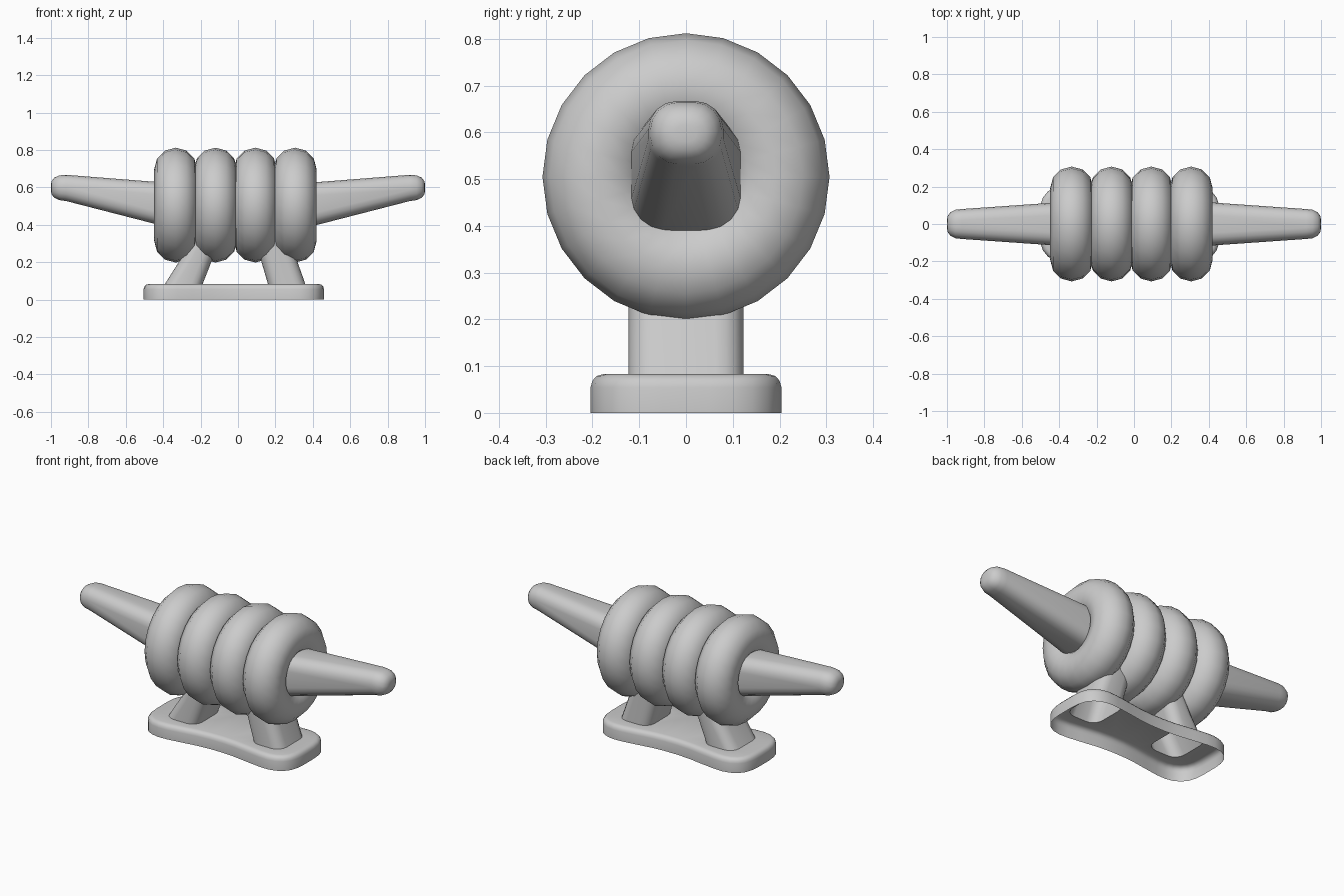
import bpy, bmesh
from math import cos, sin, pi, radians
from mathutils import Vector

if "Cube" in bpy.data.objects:
    bpy.data.objects.remove(bpy.data.objects["Cube"])


def finish(bm, name):
    bmesh.ops.recalc_face_normals(bm, faces=bm.faces)
    me = bpy.data.meshes.new(name)
    bm.to_mesh(me)
    bm.free()
    ob = bpy.data.objects.new(name, me)
    bpy.context.collection.objects.link(ob)
    bpy.ops.object.select_all(action='DESELECT')
    ob.select_set(True)
    bpy.context.view_layer.objects.active = ob
    bpy.ops.object.shade_smooth_by_angle(angle=radians(40))
    return ob


def rounded_rect(hu, hv, r, n=4):
    pts = []
    for q, (su, sv) in enumerate(((1, 1), (-1, 1), (-1, -1), (1, -1))):
        for i in range(n + 1):
            a = (q + i / n) * pi / 2
            pts.append((su * (hu - r) + r * cos(a), sv * (hv - r) + r * sin(a)))
    return pts


def loft(bm, rings, cap=False):
    loops = [[bm.verts.new(p) for p in ring] for ring in rings]
    for a, b in zip(loops, loops[1:]):
        for i in range(len(a)):
            j = (i + 1) % len(a)
            bm.faces.new((a[i], a[j], b[j], b[i]))
    if cap:
        bm.faces.new(loops[0])
        bm.faces.new(loops[-1])
    return loops


# Horned bar: rounded sections along x, (x, z centre, half y, half z, corner radius)
half = [(0.36, 0.503, 0.119, 0.120, 0.068), (0.92, 0.597, 0.080, 0.070, 0.060),
        (0.955, 0.598, 0.076, 0.066, 0.058), (0.982, 0.598, 0.063, 0.054, 0.050),
        (0.996, 0.598, 0.043, 0.036, 0.034), (1.0, 0.598, 0.022, 0.018, 0.017)]
stations = [(-x, *s) for x, *s in reversed(half)] + half
bm = bmesh.new()
loft(bm, [[(x, u, z + v) for u, v in rounded_rect(hy, hz, r)]
          for x, z, hy, hz, r in stations], cap=True)
finish(bm, "horn_bar")

# Rope coils
for i in range(4):
    bpy.ops.mesh.primitive_torus_add(
        major_segments=24, minor_segments=12, major_radius=0.192, minor_radius=0.115,
        location=(-0.333 + 0.2128 * i, 0, 0.505), rotation=(0, pi / 2, 0))
    bpy.context.object.name = f"rope_coil_{i + 1}"
    bpy.ops.object.shade_smooth()

# Hollow legs: (z, x centre, half x)
legs = {"left_leg": [(0.083, -0.290, 0.101), (0.21, -0.225, 0.086), (0.42, -0.125, 0.08)],
        "right_leg": [(0.083, 0.260, 0.100), (0.21, 0.219, 0.096), (0.42, 0.155, 0.09)]}
feet = []
for name, secs in legs.items():
    rings = [[(cx + u, v, z) for u, v in rounded_rect(hx, 0.123, 0.06)]
             for z, cx, hx in secs]
    feet.append(rings[0])
    bm = bmesh.new()
    loft(bm, rings)
    finish(bm, name)

# Waisted base shell, open below, with holes where the legs join
quarter = [(0.4825, 0.05), (0.478, 0.10), (0.464, 0.142), (0.438, 0.174), (0.40, 0.195),
           (0.355, 0.204), (0.30, 0.202), (0.22, 0.191), (0.12, 0.176), (0.04, 0.170)]
outline = quarter + [(-x, y) for x, y in reversed(quarter)]
outline += [(-x, -y) for x, y in outline]
n = len(outline)


def inset(d, z):
    out = []
    for i, (x, y) in enumerate(outline):
        t = Vector(outline[(i + 1) % n]) - Vector(outline[i - 1])
        t.normalize()
        out.append((x - 0.0225 - t.y * d, y + t.x * d, z))
    return out


bm = bmesh.new()
loops = loft(bm, [inset(0, 0), inset(0, 0.055), inset(0.004, 0.069),
                  inset(0.013, 0.079), inset(0.028, 0.083)])
rims = [loops[-1]] + [[bm.verts.new(p) for p in f] for f in feet]
edges = []
for rim in rims:
    for i, v in enumerate(rim):
        w = rim[(i + 1) % len(rim)]
        edges.append(bm.edges.get((v, w)) or bm.edges.new((v, w)))
bmesh.ops.triangle_fill(bm, edges=edges, use_beauty=True, normal=(0, 0, 1))
finish(bm, "base_plate")
